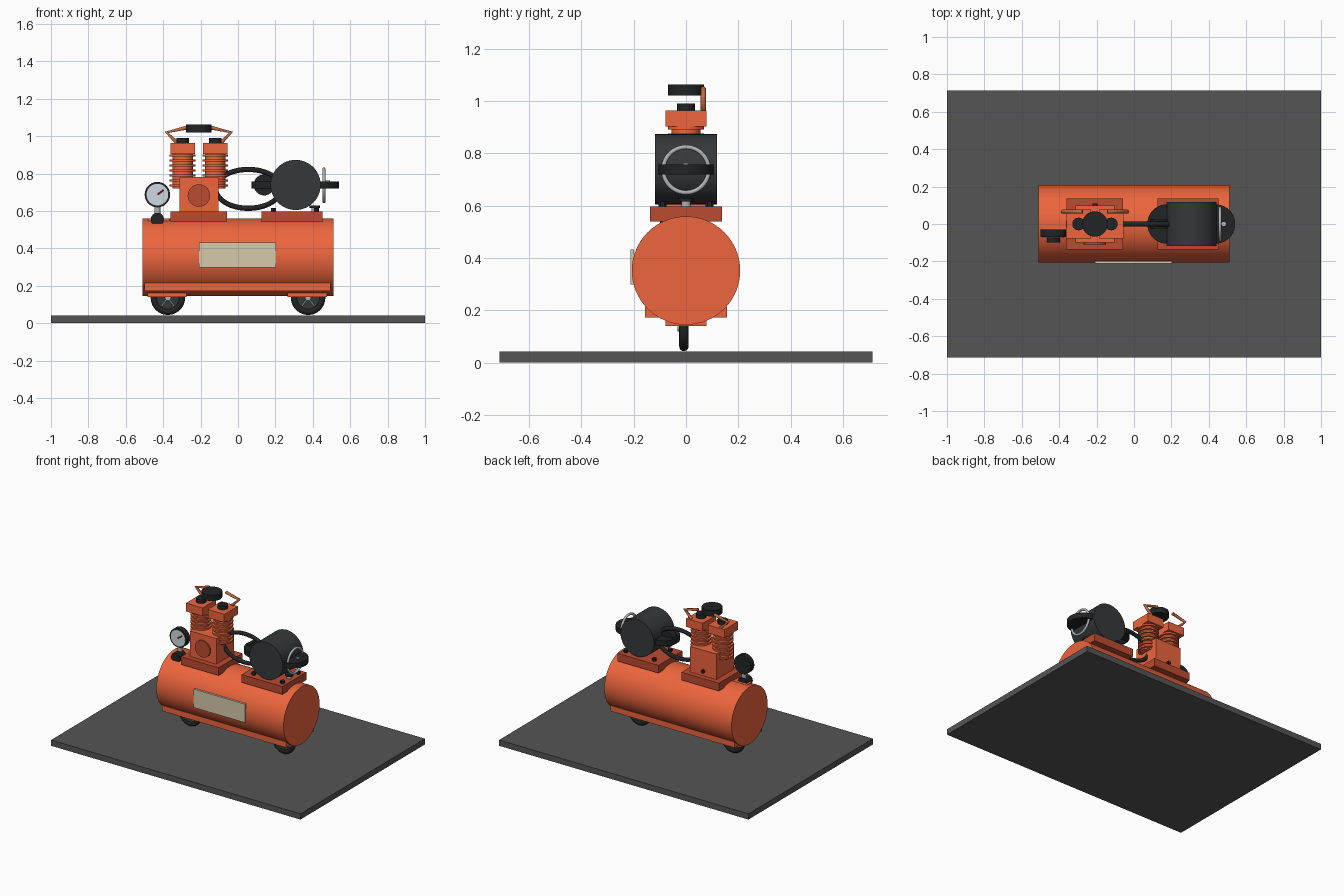
import bpy, math
from mathutils import Vector

if "Cube" in bpy.data.objects:
    bpy.data.objects.remove(bpy.data.objects["Cube"])

def mat(name, rgb):
    m = bpy.data.materials.new(name)
    m.diffuse_color = (*rgb, 1)
    m.use_nodes = True
    m.node_tree.nodes["Principled BSDF"].inputs["Base Color"].default_value = m.diffuse_color
    return m

ORANGE = mat("orange_paint", (0.85, 0.13, 0.047))
RED = mat("dark_orange", (0.5, 0.07, 0.03))
COPPER = mat("copper_pipe", (0.55, 0.15, 0.05))
BLACK = mat("rubber", (0.016, 0.017, 0.018))
MOTOR = mat("motor_grey", (0.035, 0.04, 0.043))
FLOOR = mat("floor_grey", (0.09, 0.09, 0.09))
STEEL = mat("steel", (0.45, 0.46, 0.47))
FACE = mat("dial_white", (0.62, 0.7, 0.75))
NEEDLE = mat("needle_red", (0.5, 0.01, 0.02))
CREAM = mat("label_cream", (0.66, 0.59, 0.41))
ROT = {'x': (0, math.pi / 2, 0), 'y': (math.pi / 2, 0, 0), 'z': (0, 0, 0)}

def finish(name, m, smooth=True):
    o = bpy.context.object
    o.name = name
    o.data.materials.append(m)
    if smooth:
        bpy.ops.object.shade_smooth_by_angle(angle=math.radians(35))
    return o

def box(name, m, x, y, z):
    """Box from (min, max) ranges."""
    bpy.ops.mesh.primitive_cube_add(size=1, location=[(a + b) / 2 for a, b in (x, y, z)])
    o = bpy.context.object
    o.scale = [b - a for a, b in (x, y, z)]
    bpy.ops.object.transform_apply(location=False, rotation=False)
    return finish(name, m, False)

def cyl(name, m, loc, r, depth, axis='z', n=40):
    bpy.ops.mesh.primitive_cylinder_add(vertices=n, radius=r, depth=depth, location=loc, rotation=ROT[axis])
    return finish(name, m)

def ring(name, m, loc, R, r, axis='z'):
    bpy.ops.mesh.primitive_torus_add(major_radius=R, minor_radius=r, major_segments=48,
                                     minor_segments=12, location=loc, rotation=ROT[axis])
    return finish(name, m)

def tube(name, m, pts, r):
    """Round pipe through a few points."""
    c = bpy.data.curves.new(name, 'CURVE')
    c.dimensions = '3D'
    c.bevel_depth = r
    c.bevel_resolution = 3
    c.use_fill_caps = True
    s = c.splines.new('POLY')
    s.points.add(len(pts) - 1)
    for p, q in zip(s.points, pts):
        p.co = (*q, 1)
    c.materials.append(m)
    o = bpy.data.objects.new(name, c)
    bpy.context.collection.objects.link(o)
    return o

# floor slab
box("floor_slab", FLOOR, (-1, 1), (-.713, .713), (0, .042))

# tank, label and skids
cyl("tank", ORANGE, (0, 0, .352), .207, 1.02, 'x', 64)
box("label_plate", CREAM, (-.208, .204), (-.212, -.198), (.298, .432))
for s, side in ((-1, "front"), (1, "rear")):
    box(side + "_skid", ORANGE, (-.5, .495), sorted((s * .09, s * .156)), (.173, .215))

# wheels with brackets and spoked hubs
for x, side in ((-.375, "left"), (.375, "right")):
    box(side + "_wheel_bracket", ORANGE, (x - .11, x + .1), (-.078, .078), (.14, .17))
    c = Vector((x, -.008, .136))
    ring(side + "_tire", BLACK, c, .074, .018, 'y')
    cyl(side + "_rim", MOTOR, c, .065, .022, 'y')
    cyl(side + "_hub", STEEL, c + Vector((0, -.004, 0)), .016, .04, 'y', 20)
    for i in range(5):
        a = math.pi / 2 + i * math.tau / 5
        d = Vector((math.cos(a), 0, math.sin(a)))
        o = Vector((0, -.012, 0))
        tube(side + "_spoke", STEEL, [c + o, c + o + d * .055], .004)

# mounting saddles
box("pump_saddle", RED, (-.36, -.06), (-.137, .137), (.54, .597))
box("motor_saddle", RED, (.125, .452), (-.137, .137), (.54, .597))

# crankcase with cover and drain plug
PX = -.209
box("crankcase", ORANGE, (PX - .105, PX + .105), (-.1, .1), (.59, .782))
cyl("crankcase_cover", RED, (PX, -.1, .682), .06, .02, 'y')
cyl("drain_plug", BLACK, (PX, .1, .63), .014, .02, 'y', 16)

# two finned cylinders with heads, caps and outlet pipes
for s, side in ((-1, "left"), (1, "right")):
    x = PX + s * .087
    cyl(side + "_cylinder", ORANGE, (x, 0, .815), .055, .19)
    for i in range(7):
        cyl(side + "_cooling_fin", ORANGE, (x, 0, .735 + i * .027), .069, .011)
    box(side + "_cylinder_head", ORANGE, (x - .066, x + .066), (-.078, .078), (.903, .963))
    cyl(side + "_head_cap", BLACK, (x, 0, .974), .034, .032, 'z', 24)
    tube(side + "_outlet_pipe", COPPER, [(PX + s * .118, .066, .965), (PX + s * .172, .066, 1.02),
                                         (PX + s * .066, .066, 1.045)], .011)

# air filter
cyl("air_filter", BLACK, (PX, 0, 1.041), .068, .042)

# motor with cooling discs
MX, MZ = .308, .739
cyl("motor_body", MOTOR, (MX, 0, MZ), .134, .236, 'y', 48)
for s, side in ((-1, "left"), (1, "right")):
    cyl(side + "_motor_disc", BLACK, (MX - .002 + s * .13, 0, MZ), .105, .038)
cyl("motor_pulley", BLACK, (.14, 0, MZ), .056, .05, 'y')
ring("motor_guard_ring", STEEL, (.459, 0, MZ - .002), .087, .0085, 'x')
cyl("guard_pin", STEEL, (.48, 0, MZ + .018), .012, .012, 'z', 16)
for x in (.19, .42):
    for y in (-.09, .09):
        cyl("motor_bolt", BLACK, (x, y, .605), .015, .02, 'z', 6)
cyl("motor_foot_post", STEEL, (.41, 0, .61), .018, .03, 'z', 20)
cyl("motor_foot_cap", BLACK, (.41, 0, .622), .028, .014, 'z', 20)

# drive belt
belt = ring("drive_belt", BLACK, (.055, 0, .718), 1, .14, 'y')
for v in belt.data.vertices:
    d = Vector((v.co.x, v.co.y, 0))
    n = d.normalized()
    w = (d.length - 1) * .1
    v.co = (n.x * (.174 + w), n.y * (.104 + w), v.co.z * .1)

# pressure gauge on its stem, with valve knob
GX = -.431
gauge = Vector((GX, -.05, .687))
cyl("gauge_case", BLACK, gauge, .068, .04, 'y')
cyl("gauge_dial", FACE, gauge + Vector((0, -.02, 0)), .058, .004, 'y')
tube("gauge_needle", NEEDLE, [gauge + Vector((0, -.024, 0)), gauge + Vector((.032, -.024, .024))], .004)
cyl("gauge_stem", STEEL, (GX, -.05, .59), .016, .09, 'z', 20)
box("gauge_mount", ORANGE, (GX - .05, GX + .065), (-.07, -.01), (.54, .56))
cyl("valve_body", BLACK, (GX, -.065, .555), .035, .07, 'y', 24)
